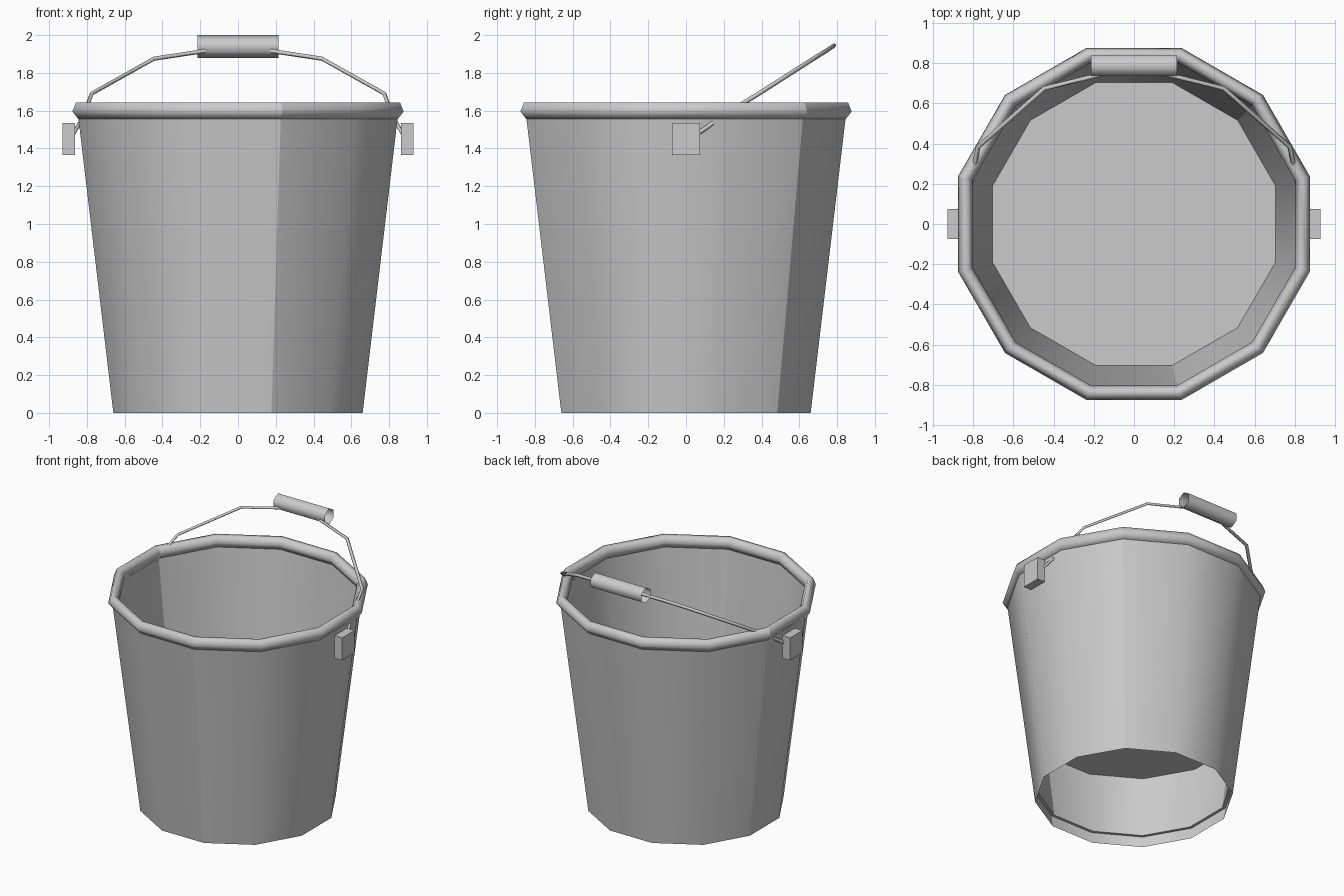
import bpy
import bmesh
from math import cos, sin, pi, radians
from mathutils import Matrix, Vector

if "Cube" in bpy.data.objects:
    bpy.data.objects.remove(bpy.data.objects["Cube"], do_unlink=True)

SIDES = 12
PHASE = pi / SIDES          # puts a flat side towards each axis
SEAM_STEP = 4               # a sharp seam on every fourth corner

grey = bpy.data.materials.new("grey metal")
grey.use_nodes = True
grey.diffuse_color = (0.6, 0.6, 0.6, 1)
grey.node_tree.nodes["Principled BSDF"].inputs["Base Color"].default_value = (0.6, 0.6, 0.6, 1)


def finish(name, bm, smooth=True):
    mesh = bpy.data.meshes.new(name)
    for f in bm.faces:
        f.smooth = smooth
    bm.to_mesh(mesh)
    bm.free()
    mesh.materials.append(grey)
    obj = bpy.data.objects.new(name, mesh)
    bpy.context.scene.collection.objects.link(obj)
    return obj


def lathe(name, profile, closed=False, sides=SIDES, phase=PHASE, seams=True, limit=180, matrix=None):
    """Spin a (radius, height) profile; rising profiles face outward."""
    bm = bmesh.new()
    rings = []
    for r, z in profile:
        rings.append([bm.verts.new((r * cos(phase + 2 * pi * j / sides),
                                    r * sin(phase + 2 * pi * j / sides), z))
                      for j in range(sides)])
    pairs = list(zip(rings, rings[1:]))
    if closed:
        pairs.append((rings[-1], rings[0]))
    for a, b in pairs:
        for j in range(sides):
            k = (j + 1) % sides
            bm.faces.new((a[j], a[k], b[k], b[j]))
    # Lengthwise seams
    if seams:
        for a, b in pairs:
            for j in range(1, sides, SEAM_STEP):
                bm.edges.get((a[j], b[j])).smooth = False
    bm.normal_update()
    for e in bm.edges:
        if len(e.link_faces) == 2 and e.calc_face_angle() > radians(limit):
            e.smooth = False
    if matrix:
        bm.transform(matrix)
    return finish(name, bm)


def corner(points):
    """Turn distances to the flat sides' corners on x into corner radii."""
    return [(x / cos(PHASE), z) for x, z in points]


# Bucket walls: outer skin, then inner skin with a small ledge near the foot
lathe("outer_wall", corner([(0.66, 0), (0.845, 1.56)]))
lathe("inner_wall", corner([(0.822, 1.57), (0.648, 0.085), (0.669, 0.085)]), limit=40)

# Rolled rim
lathe("rim", corner([(0.845, 1.555), (0.877, 1.595), (0.858, 1.643),
                     (0.825, 1.643), (0.803, 1.60), (0.82, 1.56)]), closed=True)

# Raised floor
bm = bmesh.new()
floor_r = 0.706 / cos(PHASE)
bm.faces.new([bm.verts.new((floor_r * cos(PHASE + 2 * pi * j / SIDES),
                            floor_r * sin(PHASE + 2 * pi * j / SIDES), 0.57))
              for j in range(SIDES)])
finish("floor", bm, smooth=False)

# Handle brackets on both sides
for side, name in ((1, "left_bracket"), (-1, "right_bracket")):
    bm = bmesh.new()
    bmesh.ops.create_cube(bm, size=1, matrix=Matrix.Translation((side * 0.895, 0, 1.45))
                          @ Matrix.Diagonal((0.066, 0.148, 0.172, 1)))
    finish(name, bm, smooth=False)

# Wire handle, tilted back
half = [(0.875, 0.05, 1.47), (0.815, 0.2, 1.575), (0.775, 0.385, 1.69),
        (0.445, 0.675, 1.875), (0.2, 0.735, 1.912)]
path = half + [(0, 0.785, 1.945)] + [(-x, y, z) for x, y, z in reversed(half)]
curve = bpy.data.curves.new("handle_wire", "CURVE")
curve.dimensions = "3D"
curve.bevel_depth = 0.012
curve.bevel_resolution = 0
spline = curve.splines.new("POLY")
spline.points.add(len(path) - 1)
for point, co in zip(spline.points, path):
    point.co = (*co, 1)
curve.materials.append(grey)
wire = bpy.data.objects.new("handle_wire", curve)
bpy.context.scene.collection.objects.link(wire)

# Six-sided open grip tube
lathe("handle_grip", [(0.06, -0.215), (0.06, 0.215)], sides=6, phase=0, seams=False,
      matrix=Matrix.Translation(Vector((0, 0.788, 1.94))) @ Matrix.Rotation(pi / 2, 4, "Y"))
